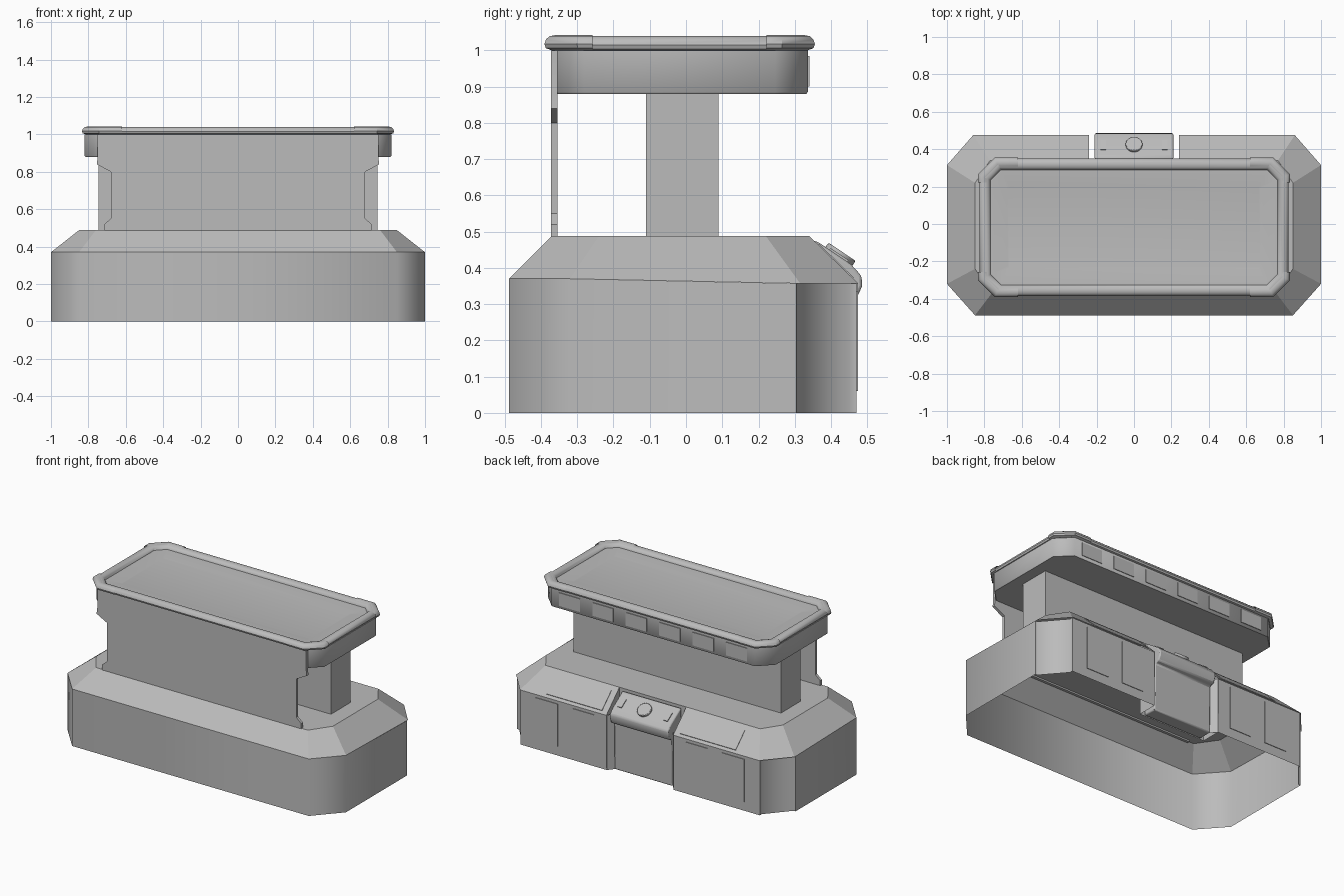
import bpy, bmesh, math

if "Cube" in bpy.data.objects:
    bpy.data.objects.remove(bpy.data.objects["Cube"])

grey = bpy.data.materials.new("plain grey")
grey.diffuse_color = (0.5, 0.5, 0.5, 1)
grey.use_nodes = True
grey.node_tree.nodes["Principled BSDF"].inputs["Base Color"].default_value = grey.diffuse_color
YC = -0.0175  # centre line of the table top


def make(name, verts, faces, angle=30, bevel=0):
    me = bpy.data.meshes.new(name)
    me.from_pydata(verts, [], faces)
    bm = bmesh.new()
    bm.from_mesh(me)
    bmesh.ops.recalc_face_normals(bm, faces=bm.faces)
    bm.to_mesh(me)
    bm.free()
    ob = bpy.data.objects.new(name, me)
    bpy.context.collection.objects.link(ob)
    return finish(ob, angle, bevel)


def finish(ob, angle, bevel=0):
    ob.data.materials.append(grey)
    if bevel:
        m = ob.modifiers.new("bevel", 'BEVEL')
        m.width, m.segments, m.limit_method = bevel, 2, 'ANGLE'
    bpy.ops.object.select_all(action='DESELECT')
    ob.select_set(True)
    bpy.context.view_layer.objects.active = ob
    bpy.ops.object.shade_smooth_by_angle(angle=math.radians(angle))
    return ob


def rings(name, loops, closed=True, cap0=False, cap1=False, angle=30):
    """Skin a list of equally long point loops."""
    n = len(loops[0])
    faces = [(i * n + j, i * n + (j + 1) % n, (i + 1) * n + (j + 1) % n, (i + 1) * n + j)
             for i in range(len(loops) - 1) for j in range(n if closed else n - 1)]
    if cap0:
        faces.append(tuple(range(n)))
    if cap1:
        faces.append(tuple(range((len(loops) - 1) * n, len(loops) * n)))
    return make(name, [p for l in loops for p in l], faces, angle)


def octagon(hx, hy, c, d, z):
    hx, hy, c = hx - d, hy - d, max(c - d * 0.586, 0.01)
    q = [(hx, hy - c), (hx - c, hy)]
    p = q + [(-x, y) for x, y in q[::-1]]
    p += [(-x, -y) for x, y in p]
    return [(x, y + YC, z) for x, y in p]


def prism(name, profile, a, b, axis, bevel=0, taper=1):
    """Extrude a 2D profile along x (profile is y,z) or y (profile is x,z)."""
    n = len(profile)
    f = (lambda t, p: (t, p[0], p[1])) if axis == 'x' else (lambda t, p: (p[0], t, p[1]))
    verts = [f(t, p) for t in (a, b) for p in profile]
    faces = [tuple(range(n)), tuple(range(n, 2 * n))]
    faces += [(i, (i + 1) % n, n + (i + 1) % n, n + i) for i in range(n)]
    return make(name, verts, faces, bevel=bevel)


def rect(x0, x1, z0, z1):
    return [(x0, z0), (x1, z0), (x1, z1), (x0, z1)]


def mirrored(half):
    return half + [(-x, y) for x, y in half[::-1]]


def edge_z(y):
    return 0.357 if y > 0.2 else 0.37


# base walls, open underneath, with recessed back corners
wall = mirrored([(0.2, 0.42), (0.24, 0.47), (0.86, 0.47), (0.86, 0.45), (0.985, 0.305),
                 (1, 0.305), (1, -0.32), (0.85, -0.488)])
rings("base_walls", [[(x, y, 0) for x, y in wall], [(x, y, edge_z(y)) for x, y in wall]],
      closed=False, angle=50)

# sloped base roof with a gap at the back for the console
low = mirrored([(0.24, 0.475), (0.86, 0.475), (1, 0.315), (1, -0.32), (0.85, -0.488)])
top = mirrored([(0.24, 0.34), (0.77, 0.34), (0.85, 0.22), (0.85, -0.24), (0.76, -0.37)])
rings("base_roof", [[(x, y, edge_z(y)) for x, y in low], [(x, y, 0.488) for x, y in top]],
      closed=False, cap1=True, angle=20)

# walls of the console gap
gap = []
for s in (1, -1):
    gap += [(s * 0.24, 0.34, 0.488), (s * 0.24, 0.475, 0.357), (s * 0.24, 0.47, 0), (s * 0.24, 0.34, 0)]
make("console_recess", gap, [(0, 1, 2, 3), (4, 5, 6, 7), (0, 3, 7, 4)])

# back console with round button and two clips
prism("back_console", [(0.345, 0.475), (0.36, 0.474), (0.455, 0.41), (0.484, 0.378), (0.486, 0.35),
                       (0.47, 0.315), (0.44, 0.305), (0.435, 0.0), (0.345, 0.0)],
      -0.21, 0.21, 'x', bevel=0.012)
tilt = math.radians(-34)
bpy.ops.mesh.primitive_cylinder_add(vertices=24, radius=0.045, depth=0.03,
                                    location=(0, 0.422, 0.432), rotation=(tilt, 0, 0))
button = bpy.context.object
button.name = "console_button"
finish(button, 30, 0.004)
for s in (1, -1):
    bpy.ops.mesh.primitive_cube_add(size=1, location=(s * 0.165, 0.42, 0.433), rotation=(tilt, 0, 0))
    clip = bpy.context.object
    clip.name = "console_clip"
    clip.scale = (0.03, 0.06, 0.012)
    finish(clip, 30)

# door plates on the back wall and hatch plates on the back slope
for s in (1, -1):
    for x0, x1 in ((0.33, 0.485), (0.59, 0.75)):
        prism("back_door", rect(s * x0, s * x1, 0.06, 0.335), 0.465, 0.474, 'y')
    prism("slope_hatch", [(0.365, 0.462), (0.367, 0.466), (0.462, 0.374), (0.46, 0.368)],
          s * 0.28, s * 0.68, 'x')

# central pillar and notched front panel
prism("central_pillar", rect(-0.745, 0.745, 0.48, 0.89), -0.11, 0.09, 'y')
prism("front_panel", mirrored([(0.75, 1.0), (0.75, 0.88), (0.755, 0.84), (0.68, 0.8), (0.68, 0.55),
                               (0.715, 0.52), (0.715, 0.478)]), -0.3725, -0.355, 'y')

# table body
rings("table_body", [octagon(0.82, 0.3535, 0.09, d, z) for d, z in ((0.004, 0.88), (0, 0.885), (0, 1.0))],
      cap0=True, cap1=True, angle=50)

# rounded rim and shallow tray
rim = [(0.02, 0.998), (0.004, 1.004), (0, 1.015), (0.004, 1.028), (0.014, 1.037), (0.03, 1.04),
       (0.046, 1.036), (0.056, 1.027), (0.06, 1.015)]
rings("table_rim", [octagon(0.826, 0.367, 0.09, d, z) for d, z in rim], cap0=True, angle=35)
rings("table_tray", [octagon(0.826, 0.367, 0.09, d, z) for d, z in ((0.055, 1.016), (0.075, 1.016), (0.15, 1.004))],
      cap1=True)

# corner guards around the rim
for sx in (1, -1):
    for sy in (1, -1):
        loops = []
        for d, z in rim:
            hx, hy, c = 0.834 - d, 0.373 - d, 0.09 - d * 0.586
            pts = [(hx, 0.24), (hx, hy - c), (hx - c, hy), (0.62, hy)]
            loops.append([(sx * x, sy * y + YC, z + 0.002) for x, y in pts])
        rings("corner_guard", loops + loops[:1], closed=False, angle=35)

# drawer plates along the back of the table
for i in range(6):
    x = -0.6 + i * 0.24
    prism("drawer_plate", rect(x - 0.075, x + 0.075, 0.9, 0.985), 0.332, 0.34, 'y')
